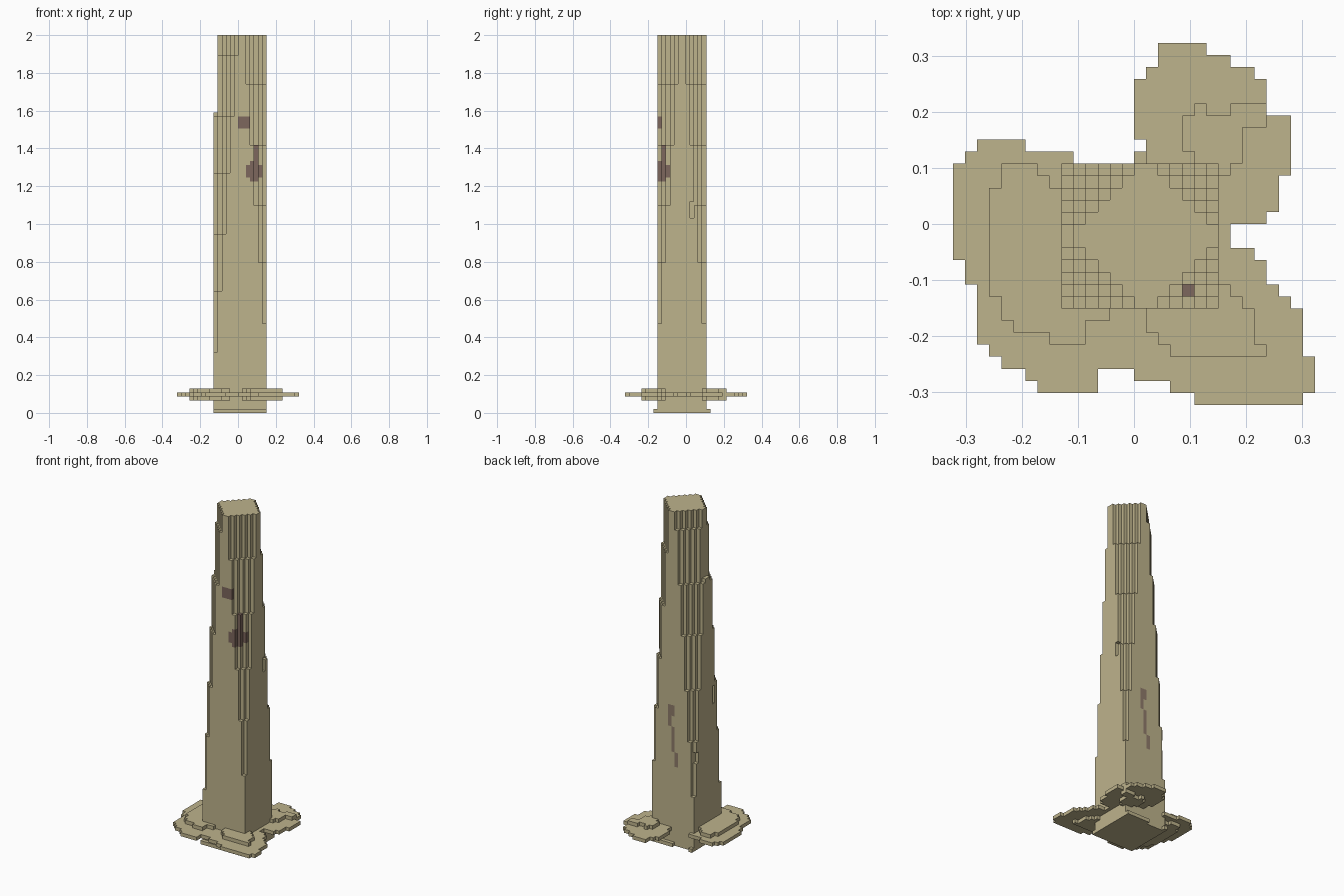
import bpy
import bmesh
import math
from mathutils import Vector

default_cube = bpy.data.objects.get("Cube")
if default_cube:
    bpy.data.objects.remove(default_cube, do_unlink=True)

UNIT = 2 / 93          # edge length of one building block
TOP = 93               # tower height in blocks
WEST, EAST, SOUTH, NORTH = -6, 7, -7, 5


def make_material(name, srgb):
    linear = [((c / 255 + 0.055) / 1.055) ** 2.4 for c in srgb] + [1.0]
    mat = bpy.data.materials.new(name)
    mat.use_nodes = True
    mat.diffuse_color = linear
    mat.node_tree.nodes["Principled BSDF"].inputs["Base Color"].default_value = linear
    return mat


STONE = make_material("sandstone", (190, 179, 140))
STAIN = make_material("brown_stain", (125, 103, 93))
STREAK = make_material("faded_streak", (142, 122, 106))

AXES = [Vector(a) for a in ((1, 0, 0), (0, 1, 0), (0, 0, 1))]


def build_blocks(name, cells, materials, paint=None):
    """Skin a set of block cells with only their outside faces."""
    bm = bmesh.new()
    corners = {}

    def corner(point):
        key = tuple(round(c) for c in point)
        if key not in corners:
            corners[key] = bm.verts.new(Vector(key) * UNIT)
        return corners[key]

    for cell in cells:
        base = Vector(cell)
        for axis in range(3):
            normal, u, w = AXES[axis], AXES[(axis + 1) % 3], AXES[(axis + 2) % 3]
            for side in (-1, 1):
                beside = base + normal * side
                if tuple(int(c) for c in beside) in cells:
                    continue
                start = base + normal * (side > 0)
                loop = [start, start + u, start + u + w, start + w]
                if side < 0:
                    loop.reverse()
                face = bm.faces.new([corner(p) for p in loop])
                if paint:
                    face.material_index = paint(cell, normal * side)

    # Merge flat areas of the same colour
    bmesh.ops.dissolve_limit(bm, angle_limit=0.01, verts=bm.verts,
                             edges=bm.edges, delimit={'MATERIAL'})
    mesh = bpy.data.meshes.new(name)
    bm.to_mesh(mesh)
    bm.free()
    for mat in materials:
        mesh.materials.append(mat)
    obj = bpy.data.objects.new(name, mesh)
    bpy.context.collection.objects.link(obj)
    return obj


def box(x0, x1, y0, y1, z0, z1):
    return {(x, y, z) for x in range(x0, x1) for y in range(y0, y1)
            for z in range(z0, z1)}


# Tower: every corner steps back diagonally as it rises
WEST_STEPS = (15, 30, 44, 59, 73, 88)
EAST_STEPS = (22, 37, 51, 66, 81)


def column_height(x, y):
    from_side = min(x - WEST, EAST - 1 - x)
    from_end = min(y - SOUTH, NORTH - 1 - y)
    steps = WEST_STEPS if x - WEST < EAST - x else EAST_STEPS
    inset = from_side + from_end
    height = steps[inset] if inset < len(steps) else TOP
    return min(height, 74) if x == WEST else height


tower_cells = set()
for x in range(WEST, EAST):
    for y in range(SOUTH, NORTH):
        tower_cells |= box(x, x + 1, y, y + 1, 0, column_height(x, y))

# Small chips broken out of the walls
for chip in ((-6, -5, -4, -3, 38, 43), (-6, -5, 3, 5, 24, 27),
             (6, 7, 1, 2, 48, 52)):
    tower_cells -= box(*chip)

# Foundation lip
tower_cells |= box(WEST, EAST, SOUTH - 1, SOUTH, 0, 1)
tower_cells |= box(0, EAST, NORTH, NORTH + 1, 0, 1)
tower_cells |= box(WEST, WEST + 1, NORTH, NORTH + 1, 0, 1)


def paint_tower(cell, normal):
    x, y, z = cell
    if y < SOUTH + 3 and x < EAST - 1:
        upper = math.hypot(x - 1, (z - 71) * 0.9) < 1.5
        lower = math.hypot(x - 3.4, z - 59) < 2.1
        drip = x == 4 and 59 <= z < 66
        if upper or lower or drip:
            return 1
    if normal.y > 0 and y == NORTH - 1 and 22 <= z < 39:
        middle = -1 if z < 26 else 0 if z < 33 else 1
        if x == middle or (x == 0 and z > 35):
            return 2
    return 0


build_blocks("tower", tower_cells, (STONE, STAIN, STREAK), paint_tower)


# Ledges: each slab is a wide middle layer between two narrower ones,
# given as strips of (first row, end row, first column, end column)
def ledge(name, wide, narrow):
    cells = set()
    for strips, layers in ((wide, (4,)), (narrow, (3, 5))):
        for y0, y1, x0, x1 in strips:
            for layer in layers:
                cells |= box(x0, x1, y0, y1, layer, layer + 1)
    build_blocks(name, cells - tower_cells, (STONE,))


ledge("west_ledge",
      wide=[(6, 7, -13, -9), (5, 6, -14, -5), (-3, 5, -15, -6),
            (-5, -3, -14, -6), (-7, -5, -13, -6), (-10, -7, -13, 0),
            (-11, -10, -12, 0), (-12, -11, -11, 0), (-13, -12, -9, -3),
            (-14, -13, -8, -3)],
      narrow=[(4, 5, -11, -8), (3, 4, -11, -7), (-6, 3, -12, -6),
              (-7, -6, -11, -6), (-8, -7, -11, -2), (-9, -8, -10, -4),
              (-10, -9, -7, -4)])

ledge("south_east_ledge",
      wide=[(-2, 0, 7, 8), (-3, -2, 7, 10), (-5, -3, 7, 11), (-6, -5, 7, 12),
            (-7, -6, 7, 13), (-11, -7, 0, 14), (-13, -11, 0, 15),
            (-14, -13, 3, 15), (-15, -14, 5, 14)],
      narrow=[(-6, -5, 7, 8), (-7, -6, 7, 9), (-9, -7, 1, 10),
              (-10, -9, 2, 10), (-11, -10, 3, 11)])

ledge("north_east_ledge",
      wide=[(0, 1, 7, 11), (1, 4, 7, 12), (4, 5, 7, 13), (5, 7, 1, 13),
            (7, 9, 0, 13), (9, 12, 0, 11), (12, 13, 1, 10), (13, 14, 2, 8),
            (14, 15, 2, 6)],
      narrow=[(4, 5, 7, 8), (5, 6, 5, 9), (6, 8, 4, 9), (8, 9, 4, 11),
              (9, 10, 5, 6), (9, 10, 8, 11)])
